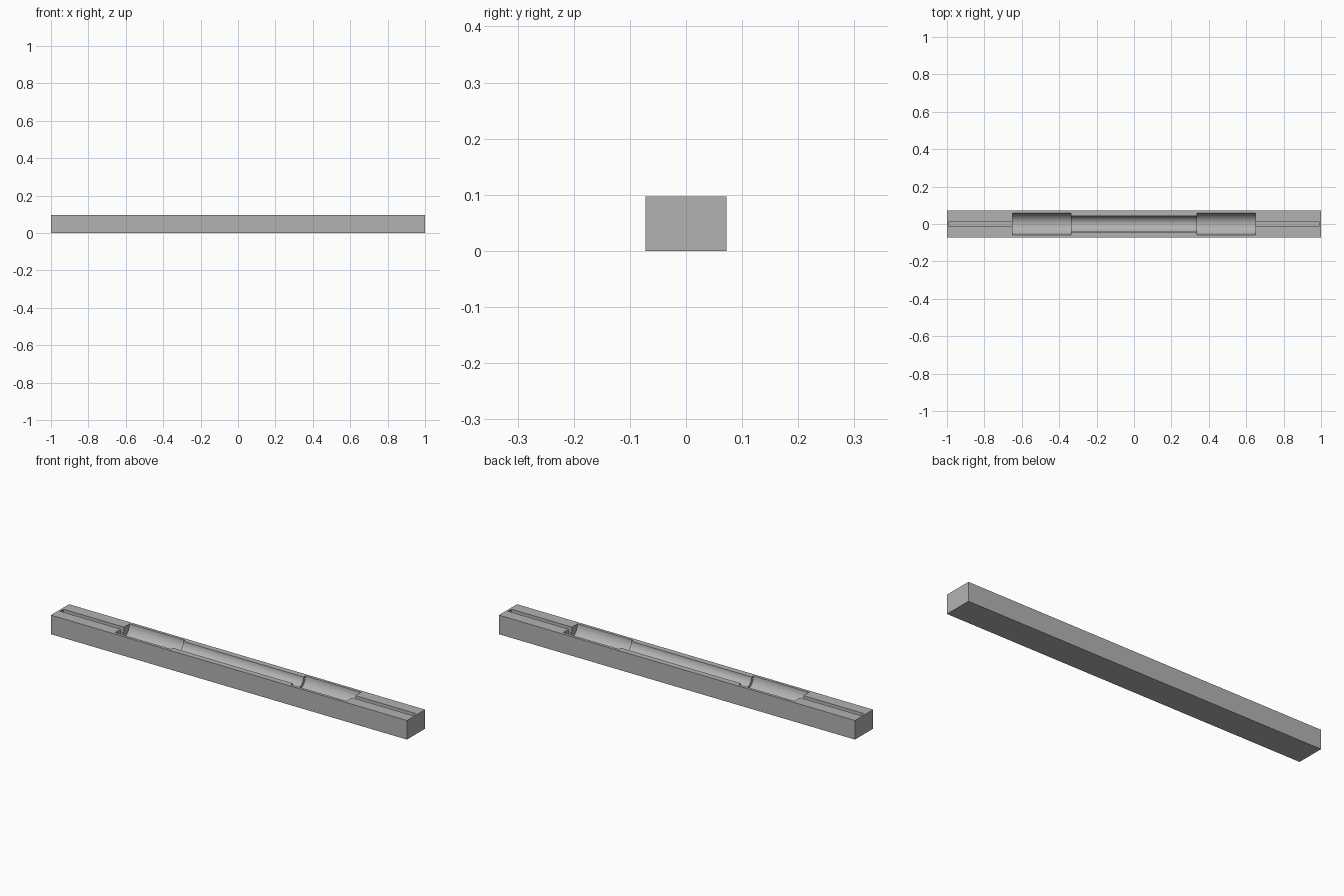
import bpy
import math
from mathutils import Matrix

if "Cube" in bpy.data.objects:
    bpy.data.objects.remove(bpy.data.objects["Cube"], do_unlink=True)

LENGTH, WIDTH, HEIGHT = 2.0, 0.145, 0.097

grey = bpy.data.materials.new("plain grey")
grey.use_nodes = True
color = (0.45, 0.45, 0.45, 1)
grey.diffuse_color = color
grey.node_tree.nodes["Principled BSDF"].inputs["Base Color"].default_value = color


def box(name, x0, x1, width, z0, z1):
    bpy.ops.mesh.primitive_cube_add(size=1, location=((x0 + x1) / 2, 0, (z0 + z1) / 2))
    obj = bpy.context.object
    obj.name = name
    obj.data.transform(Matrix.Diagonal((x1 - x0, width, z1 - z0, 1)))
    return obj


def rod(name, x0, x1, radius):
    bpy.ops.mesh.primitive_cylinder_add(vertices=64, radius=radius, depth=x1 - x0,
                                        location=((x0 + x1) / 2, 0, HEIGHT))
    obj = bpy.context.object
    obj.name = name
    obj.data.transform(Matrix.Rotation(math.pi / 2, 4, "Y"))
    return obj


# Solid block
block = box("holder_block", -LENGTH / 2, LENGTH / 2, WIDTH, 0, HEIGHT)
block.data.materials.append(grey)

# Round troughs and the narrow end slots
cutters = [rod("middle_trough_cutter", -0.36, 0.36, 0.043)]
for side, s in (("left", 1), ("right", -1)):
    a, b = sorted((s * 0.338, s * 0.65))
    cutters.append(rod(side + "_trough_cutter", a, b, 0.058))
    a, b = sorted((s * 0.63, s * 0.99))
    cutters.append(box(side + "_slot_cutter", a, b, 0.027, HEIGHT - 0.03, HEIGHT + 0.03))

for cutter in cutters:
    cutter.hide_render = True
    cutter.hide_viewport = True
    mod = block.modifiers.new(cutter.name, "BOOLEAN")
    mod.operation = "DIFFERENCE"
    mod.solver = "EXACT"
    mod.object = cutter

# Bake the cuts, drop the cutters, smooth the round walls
bpy.ops.object.select_all(action="DESELECT")
block.select_set(True)
bpy.context.view_layer.objects.active = block
for mod in list(block.modifiers):
    bpy.ops.object.modifier_apply(modifier=mod.name)
for cutter in cutters:
    bpy.data.objects.remove(cutter, do_unlink=True)
bpy.ops.object.shade_smooth_by_angle(angle=math.radians(30))
